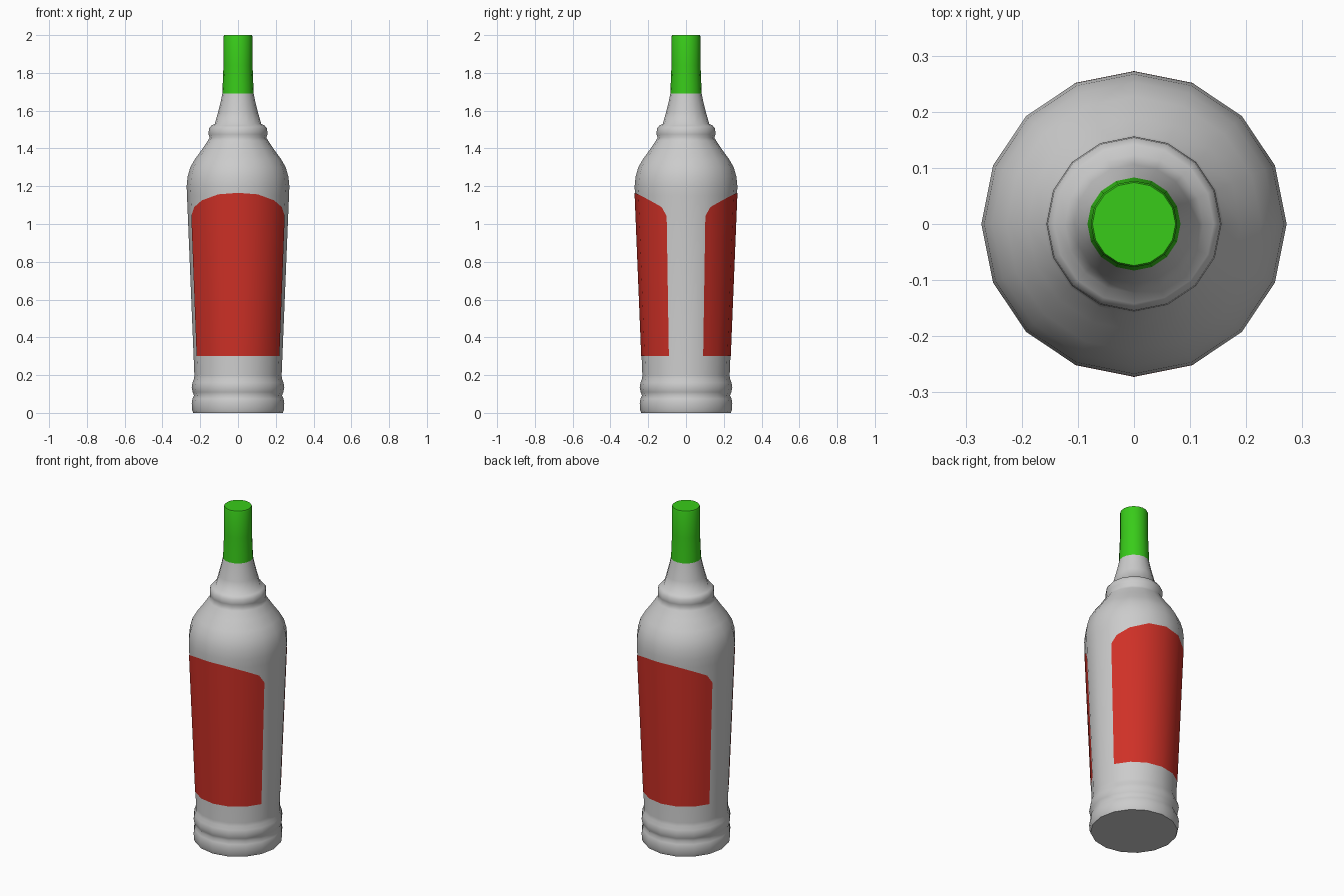
import bpy, bmesh, math

if "Cube" in bpy.data.objects:
    bpy.data.objects.remove(bpy.data.objects["Cube"])

SIDES = 16


def material(name, color):
    m = bpy.data.materials.new(name)
    m.diffuse_color = color
    m.use_nodes = True
    m.node_tree.nodes["Principled BSDF"].inputs["Base Color"].default_value = m.diffuse_color
    return m


def finish(name, bm, mat=None, angle=50):
    bmesh.ops.recalc_face_normals(bm, faces=bm.faces)
    me = bpy.data.meshes.new(name)
    bm.to_mesh(me)
    bm.free()
    ob = bpy.data.objects.new(name, me)
    bpy.context.collection.objects.link(ob)
    if mat:
        me.materials.append(mat)
    bpy.ops.object.select_all(action='DESELECT')
    ob.select_set(True)
    bpy.context.view_layer.objects.active = ob
    bpy.ops.object.shade_smooth_by_angle(angle=math.radians(angle))
    return ob


def lathe(name, profile, mat=None, cap_bottom=False, cap_top=False):
    bm = bmesh.new()
    rings = []
    for r, z in profile:
        rings.append([bm.verts.new((r * math.sin(2 * math.pi * i / SIDES),
                                    -r * math.cos(2 * math.pi * i / SIDES), z))
                      for i in range(SIDES)])
    for a, b in zip(rings, rings[1:]):
        for i in range(SIDES):
            j = (i + 1) % SIDES
            bm.faces.new((a[i], a[j], b[j], b[i]))
    if cap_bottom:
        bm.faces.new(rings[0][::-1])
    if cap_top:
        bm.faces.new(rings[-1])
    return finish(name, bm, mat)


def body_radius(z):
    # straight taper of the body between the foot and the shoulder
    return 0.231 + (z - 0.2) * (0.270 - 0.231) / (1.15 - 0.2)


red = material("label_red", (0.62, 0.03, 0.02, 1))
green = material("cap_green", (0.04, 0.6, 0.01, 1))

# glass body: foot rings, tapered body, shoulder, collar and neck
lathe("bottle", [
    (0.237, 0.0), (0.243, 0.015), (0.245, 0.05), (0.241, 0.075), (0.233, 0.092),
    (0.240, 0.11), (0.245, 0.135), (0.241, 0.16), (0.233, 0.18), (0.231, 0.2),
    (0.270, 1.15), (0.272, 1.20), (0.267, 1.25), (0.253, 1.30), (0.227, 1.345),
    (0.190, 1.395), (0.160, 1.44), (0.150, 1.457), (0.156, 1.475), (0.154, 1.505),
    (0.142, 1.52), (0.123, 1.53), (0.106, 1.59), (0.091, 1.65), (0.083, 1.69),
], cap_bottom=True)

# cap sleeve
lathe("cap", [(0.083, 1.685), (0.081, 1.74), (0.077, 1.84), (0.077, 1.992), (0.074, 2.0)],
      green, cap_top=True)


# curved labels: (position in facets from the centre, top height)
half = [(0, 1.165), (1, 1.157), (2, 1.125), (2.7, 1.09), (3, 1.042)]
outline = [(-s, z) for s, z in half[:0:-1]] + half


def label(name, turn):
    bm = bmesh.new()

    def point(s, z):
        r = min(body_radius(z), 0.2705) + 0.002
        k = math.floor(s)
        f = s - k
        a, b = ((k + n) * 2 * math.pi / SIDES + turn for n in (0, 1))
        x = r * ((1 - f) * math.sin(a) + f * math.sin(b))
        y = -r * ((1 - f) * math.cos(a) + f * math.cos(b))
        return bm.verts.new((x, y, z))

    columns = [(point(s, 0.3), point(s, z)) for s, z in outline]
    for (a, b), (c, d) in zip(columns, columns[1:]):
        bm.faces.new((a, c, d, b))
    finish(name, bm, red)


label("front_label", 0)
label("back_label", math.pi)
